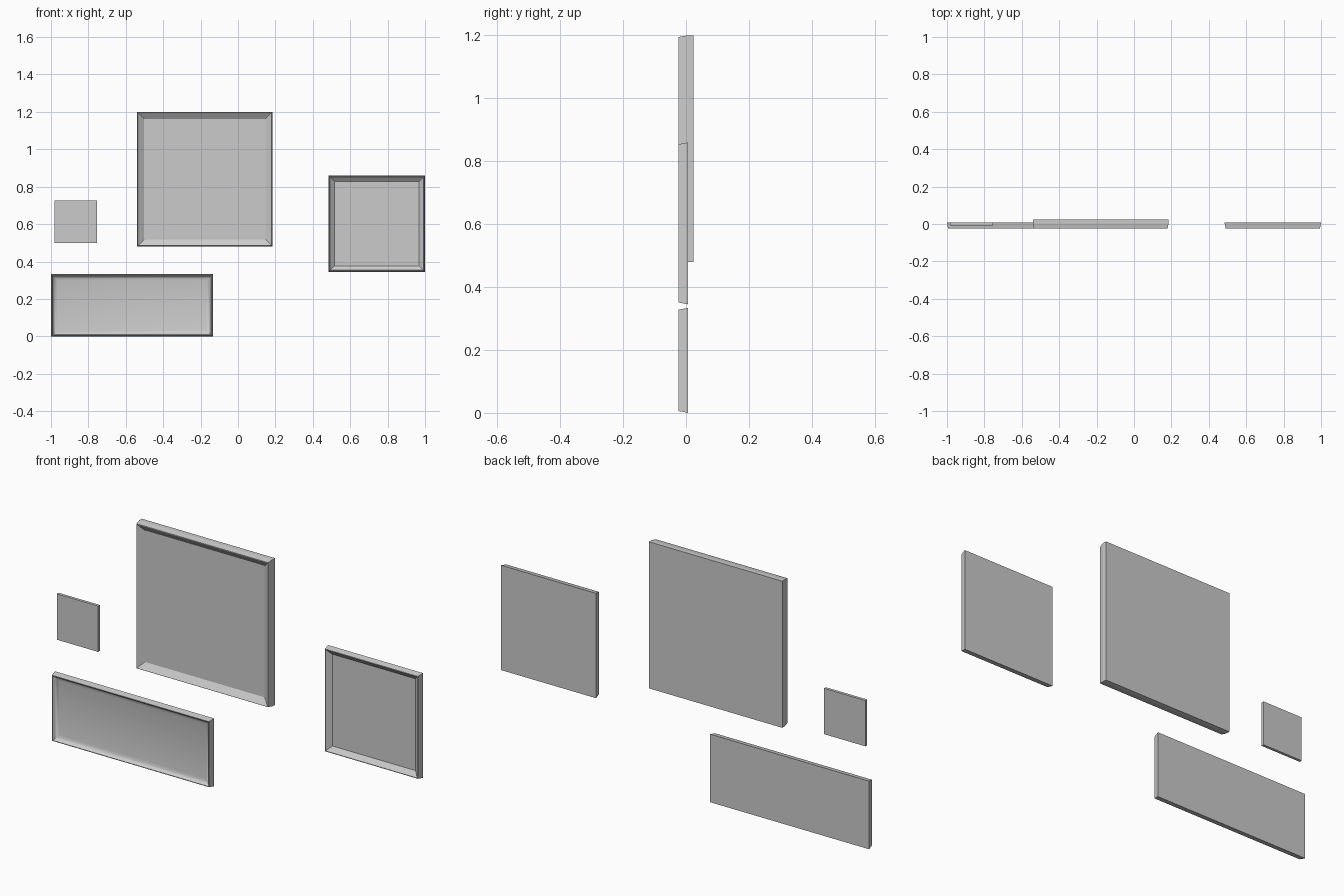
import bpy
import bmesh
from math import radians

cube = bpy.data.objects.get("Cube")
if cube:
    bpy.data.objects.remove(cube, do_unlink=True)

# Single plain grey finish
grey = bpy.data.materials.new("plain_grey")
grey.use_nodes = True
grey.diffuse_color = (0.6, 0.6, 0.6, 1)
grey.node_tree.nodes["Principled BSDF"].inputs["Base Color"].default_value = (0.6, 0.6, 0.6, 1)


def panel(name, x0, x1, z0, z1, profile, smooth=False):
    """Skin nested rectangles given as (inset, y), from back to front floor."""
    bm = bmesh.new()
    loops = []
    for inset, y in profile:
        corners = ((x0 + inset, z0 + inset), (x1 - inset, z0 + inset),
                   (x1 - inset, z1 - inset), (x0 + inset, z1 - inset))
        loops.append([bm.verts.new((x, y, z)) for x, z in corners])
    for a, b in zip(loops, loops[1:]):
        for i in range(4):
            j = (i + 1) % 4
            bm.faces.new((a[i], a[j], b[j], b[i]))
    bm.faces.new(loops[0])
    bm.faces.new(loops[-1])
    bmesh.ops.recalc_face_normals(bm, faces=bm.faces)
    mesh = bpy.data.meshes.new(name)
    bm.to_mesh(mesh)
    bm.free()
    mesh.materials.append(grey)
    obj = bpy.data.objects.new(name, mesh)
    bpy.context.collection.objects.link(obj)
    if smooth:
        bpy.ops.object.select_all(action="DESELECT")
        obj.select_set(True)
        bpy.context.view_layer.objects.active = obj
        bpy.ops.object.shade_smooth_by_angle(angle=radians(35))
    return obj


FRONT, BACK, DEEP = -0.024, 0.007, 0.024
tray = [(0, BACK), (0.006, FRONT), (0.009, FRONT), (0.032, -0.005)]
deep_tray = [(0, DEEP), (0, 0.004), (0.005, FRONT), (0.008, FRONT), (0.037, -0.004)]
# Tray with a softly curved inner edge
coved = [(0, BACK), (0.006, FRONT), (0.009, FRONT), (0.015, -0.015),
         (0.023, -0.009), (0.034, -0.006)]

panel("large_square_panel", -0.54, 0.185, 0.48, 1.2, deep_tray)
panel("medium_square_panel", 0.484, 1.0, 0.345, 0.86, tray)
panel("long_low_panel", -1.0, -0.135, 0.0, 0.334, coved, smooth=True)
panel("small_square_tile", -0.98, -0.755, 0.5, 0.725, [(0, BACK), (0, -0.007)])
